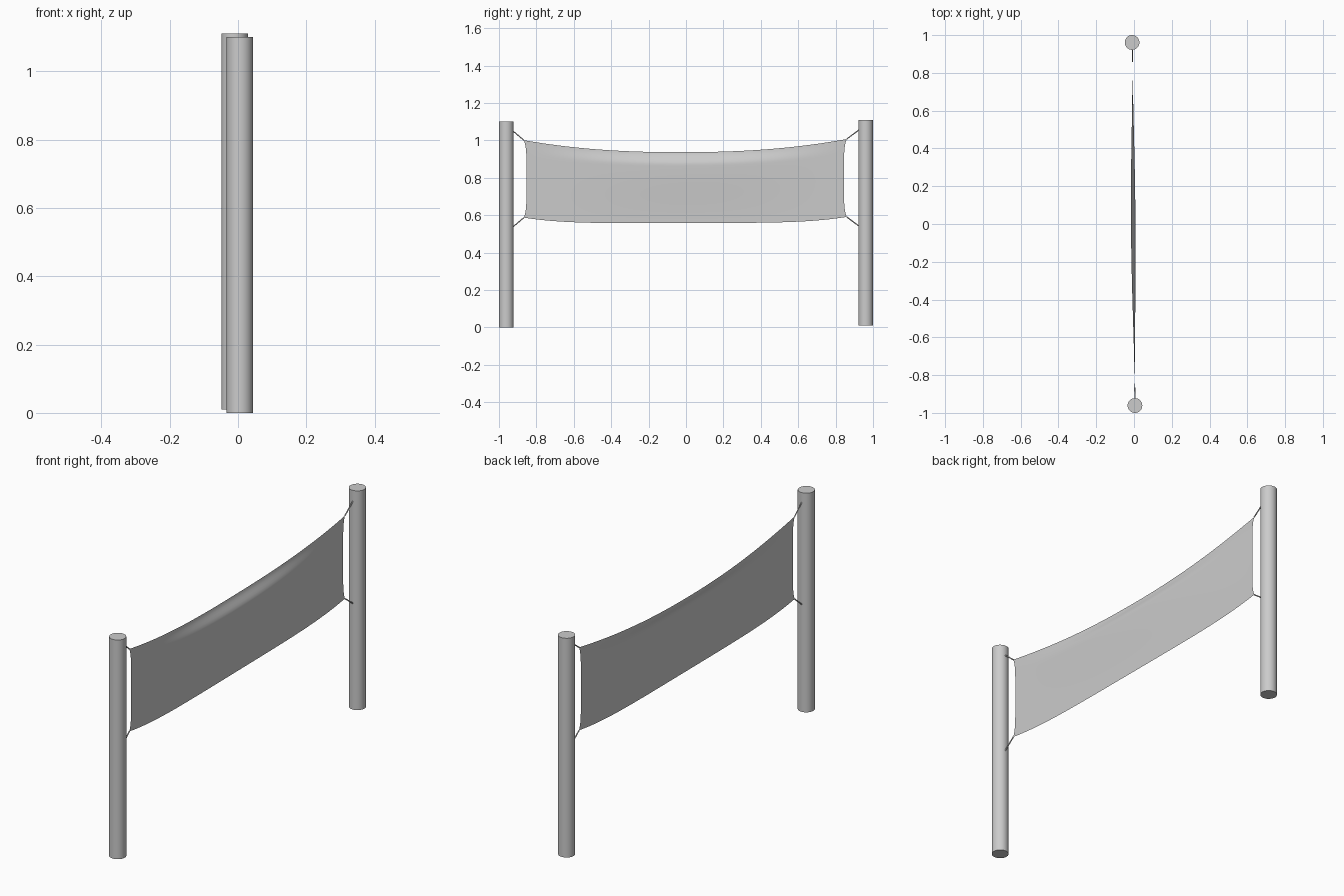
import bpy, bmesh, math
from mathutils import Vector

if "Cube" in bpy.data.objects:
    bpy.data.objects.remove(bpy.data.objects["Cube"])


def smooth(ob):
    bpy.ops.object.select_all(action='DESELECT')
    ob.select_set(True)
    bpy.context.view_layer.objects.active = ob
    bpy.ops.object.shade_smooth_by_angle(angle=math.radians(40))


def rod(name, a, b, radius, sides):
    a, b = Vector(a), Vector(b)
    d = b - a
    bpy.ops.mesh.primitive_cylinder_add(vertices=sides, radius=radius,
                                        depth=d.length, location=(a + b) / 2)
    ob = bpy.context.object
    ob.name = name
    ob.rotation_euler = d.to_track_quat('Z', 'Y').to_euler()
    smooth(ob)
    return ob


# posts
rod("front_post", (0.005, -0.961, 0), (0.005, -0.961, 1.10), 0.039, 32)
rod("back_post", (-0.01, 0.961, 0.01), (-0.01, 0.961, 1.11), 0.039, 32)


# cloth banner: sagging sheet, top edge folded slightly towards -x mid-span
def fold(t):
    """Sideways offset down the sheet, t = 0 bottom to 1 top."""
    if t < 0.83:
        return 0.010 * math.sin(t / 0.83 * math.pi / 2) ** 2
    s = (t - 0.83) / 0.17
    return 0.010 - 0.024 * s * s * (3 - 2 * s)


def cloth_point(u, t):
    a = abs(u)
    top = 0.937 + 0.067 * a ** 2.3 + 0.003 * u
    bottom = 0.558 + 0.031 * a ** 4.5 + 0.002 * u
    pinch = 0.014 * (1 - abs(2 * t - 1) ** 6)
    y = 0.863 * u - 0.004 - math.copysign(pinch * a ** 8, u)
    bulge = max(0.0, math.cos(u * math.pi / 2)) ** 1.5
    x = -0.002 - 0.006 * u + fold(t) * bulge
    return x, y, bottom + (top - bottom) * t


NU, NT = 60, 36
bm = bmesh.new()
grid = [[bm.verts.new(cloth_point(2 * i / NU - 1, j / NT)) for j in range(NT + 1)]
        for i in range(NU + 1)]
for i in range(NU):
    for j in range(NT):
        bm.faces.new((grid[i][j], grid[i + 1][j], grid[i + 1][j + 1], grid[i][j + 1]))
mesh = bpy.data.meshes.new("cloth_banner")
bm.to_mesh(mesh)
bm.free()
cloth = bpy.data.objects.new("cloth_banner", mesh)
bpy.context.collection.objects.link(cloth)
smooth(cloth)

# tie ropes from each cloth corner to its post
for u, end, px, py in ((-1, "front", 0.005, -0.926), (1, "back", -0.009, 0.926)):
    for t, level, rise in ((1, "upper", 0.05), (0, "lower", -0.05)):
        corner = Vector(cloth_point(u, t))
        rod(f"{end}_{level}_rope", corner, (px, py, corner.z + rise), 0.003, 8)
